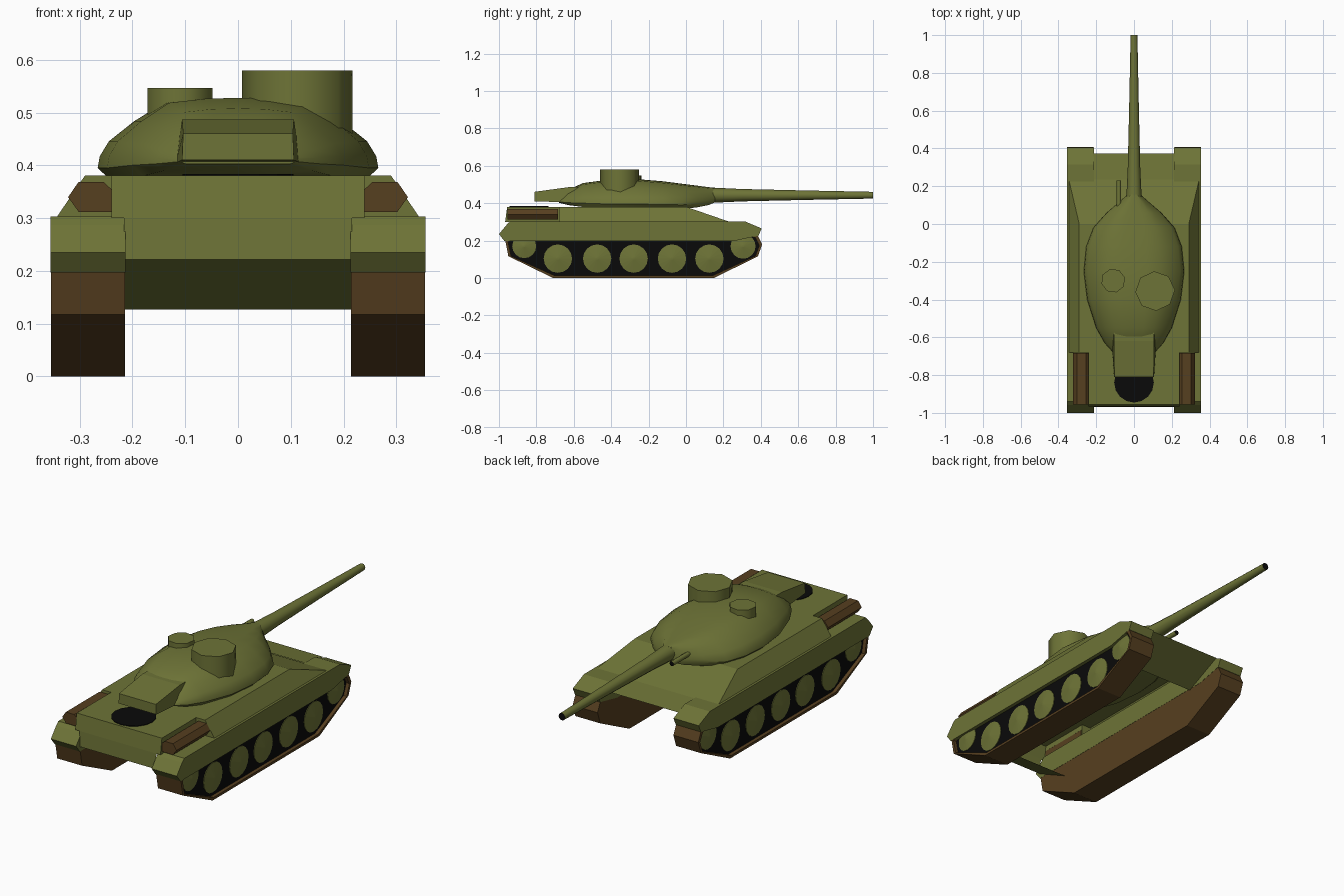
import bpy, bmesh, math

if "Cube" in bpy.data.objects:
    bpy.data.objects.remove(bpy.data.objects["Cube"])


def mat(name, rgb):
    m = bpy.data.materials.new(name)
    m.diffuse_color = (*rgb, 1)
    m.use_nodes = True
    m.node_tree.nodes["Principled BSDF"].inputs["Base Color"].default_value = m.diffuse_color
    return m


OLIVE = mat("olive", (0.155, 0.174, 0.038))
BROWN = mat("brown", (0.094, 0.05, 0.014))
BLACK = mat("black", (0.003, 0.003, 0.003))


def loft(name, rings, mats, first=0, last=0, smooth=None, closed=True):
    """Skin point rings; each end cap takes a material index, or None to stay open."""
    bm = bmesh.new()
    vs = [[bm.verts.new(p) for p in r] for r in rings]
    n = len(vs[0])
    for a, b in zip(vs, vs[1:]):
        for i in range(n if closed else n - 1):
            j = (i + 1) % n
            bm.faces.new((a[i], a[j], b[j], b[i]))
    for ring, idx in ((vs[0], first), (vs[-1], last)):
        if idx is not None:
            bm.faces.new(ring).material_index = idx
    bmesh.ops.recalc_face_normals(bm, faces=bm.faces)
    me = bpy.data.meshes.new(name)
    bm.to_mesh(me)
    bm.free()
    for m in mats:
        me.materials.append(m)
    ob = bpy.data.objects.new(name, me)
    bpy.context.collection.objects.link(ob)
    if smooth:
        bpy.ops.object.select_all(action='DESELECT')
        bpy.context.view_layer.objects.active = ob
        ob.select_set(True)
        bpy.ops.object.shade_smooth_by_angle(angle=math.radians(smooth))
    return ob


def side(prof, x):      # (y, z) profile placed at x
    return [(x, y, z) for y, z in prof]


def cross(prof, y):     # (x, z) profile placed at y
    return [(x, y, z) for x, z in prof]


def circle(n, r, a=0.0):
    return [(r * math.cos(a + 2 * math.pi * i / n), r * math.sin(a + 2 * math.pi * i / n)) for i in range(n)]


# nose and tail plates between the tracks; the belly is open
nose = [(0.235, 0.302), (0.372, 0.283), (0.17, 0.19)]
tail = [(-0.966, 0.305), (-0.97, 0.222), (-0.78, 0.127)]
for name, prof in (("nose_plate", nose), ("tail_plate", tail)):
    loft(name, [side(prof, -0.216), side(prof, 0.216)], [OLIVE], None, None, closed=False)


# upper hull shell with sloped sides, sloped front and notched rear corners
def hull_ring(w, front, rear, z):
    half = [(w, front), (w, -0.68), (0.24, -0.68), (0.24, rear)]
    return [(x, y, z) for x, y in half] + [(-x, y, z) for x, y in reversed(half)]


loft("upper_hull", [hull_ring(0.345, 0.235, -0.967, 0.3), hull_ring(0.29, 0.0, -0.956, 0.381)],
     [OLIVE], first=None)
loft("deck_vent", [[(x, y - 0.84, z) for x, y in circle(16, 0.105)] for z in (0.379, 0.384)],
     [BLACK])

fender = [(-0.97, 0.197), (-1.0, 0.235), (-0.957, 0.287), (-0.94, 0.303), (0.315, 0.303),
          (0.405, 0.265), (0.387, 0.226), (0.25, 0.197)]
track = [(-0.966, 0.2), (-0.95, 0.117), (-0.71, 0.0), (0.15, 0.0), (0.385, 0.117),
         (0.407, 0.18), (0.385, 0.226), (0.3, 0.25), (-0.9, 0.25)]
inner = [(-0.28 + (y + 0.28) * 0.978, 0.125 + (z - 0.125) * 0.9) for y, z in track]
wheels = [(-0.865, 0.17, 0.064)] + [(y, 0.104, 0.076) for y in (-0.685, -0.475, -0.28, -0.075, 0.125)] \
    + [(0.305, 0.17, 0.067)]
exhaust = [(0.237, 0.312), (0.302, 0.312), (0.322, 0.34), (0.302, 0.369), (0.255, 0.369), (0.237, 0.352)]

for s, label in ((1, "right"), (-1, "left")):
    loft(label + "_fender", [side(fender, s * 0.213), side(fender, s * 0.355)], [OLIVE])
    # brown belt with slightly recessed black side
    loft(label + "_track", [side(track, s * 0.214), side(track, s * 0.354),
                            side(inner, s * 0.354), side(inner, s * 0.336)],
         [BROWN, BLACK], first=0, last=1)
    # shallow coned road wheels
    for k, (wy, wz, r) in enumerate(wheels):
        rings = [[(s * x, wy + a, wz + b) for a, b in circle(16, r * f)]
                 for x, f in ((0.33, 1), (0.339, 1), (0.349, 0.08))]
        loft(f"{label}_wheel_{k}", rings, [OLIVE])
    # brown exhaust box in the rear notch
    loft(label + "_exhaust", [cross([(s * x, z) for x, z in exhaust], y) for y in (-0.955, -0.684)],
         [BROWN])

# rounded cast turret, lofted front to back: y, half width, bottom, top
half = [(0.9, 0), (1, 0.16), (0.985, 0.3), (0.92, 0.48), (0.74, 0.72), (0.53, 0.94), (0.25, 0.99)]
shape = [(0, 0)] + half + [(0, 1)] + [(-u, v) for u, v in reversed(half)]
sections = [(0.155, 0.036, 0.405, 0.482), (0.12, 0.075, 0.39, 0.486), (0.06, 0.145, 0.378, 0.494),
            (-0.02, 0.215, 0.37, 0.504), (-0.12, 0.253, 0.37, 0.517), (-0.25, 0.266, 0.37, 0.528),
            (-0.4, 0.248, 0.37, 0.528), (-0.55, 0.2, 0.38, 0.508), (-0.63, 0.155, 0.39, 0.472),
            (-0.68, 0.11, 0.403, 0.43)]
loft("turret", [cross([(u * w, b + v * (t - b)) for u, v in shape], y) for y, w, b, t in sections],
     [OLIVE], smooth=40)

# turret rear stowage box
loft("turret_box", [cross([(-a, b), (a, b), (c, t), (-c, t)], y) for y, a, c, b, t in
                    ((-0.81, 0.106, 0.104, 0.41, 0.461), (-0.62, 0.118, 0.106, 0.405, 0.487),
                     (-0.5, 0.118, 0.106, 0.405, 0.487))], [OLIVE])

# roof hatches
for name, x, y, r, z, a0 in (("commander_cupola", 0.112, -0.355, 0.105, 0.58, 0.05),
                             ("loader_hatch", -0.11, -0.3, 0.064, 0.547, math.pi / 12)):
    loft(name, [[(x + a, y + b, h) for a, b in circle(8, r, a0)] for h in (0.45, z)],
         [OLIVE], smooth=50)

# tapering gun with black bore, and small side gun
loft("gun_barrel", [cross([(a, 0.443 + b) for a, b in circle(12, r)], y) for y, r in
                    ((0.05, 0.043), (0.15, 0.04), (0.3, 0.033), (0.65, 0.025), (1.0, 0.018))],
     [OLIVE, BLACK], last=1, smooth=40)
loft("side_gun", [cross([(-0.08 + a, 0.44 + b) for a, b in circle(8, 0.012)], y) for y in (0.0, 0.23)],
     [OLIVE, BLACK], last=1, smooth=50)
